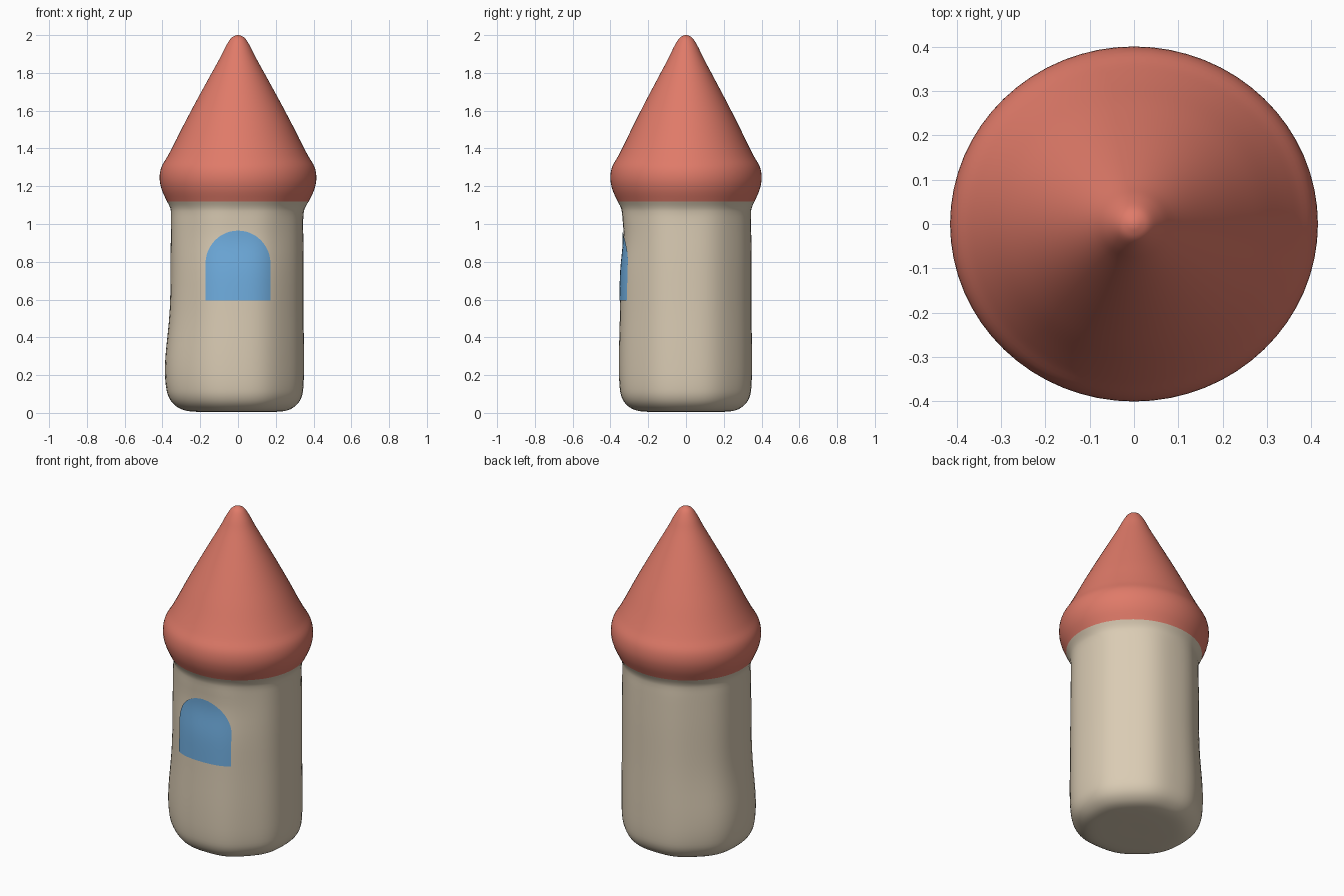
import bpy, bmesh, math

if "Cube" in bpy.data.objects:
    bpy.data.objects.remove(bpy.data.objects["Cube"])

SEG = 64


def material(name, rgb):
    m = bpy.data.materials.new(name)
    m.diffuse_color = (*rgb, 1)
    m.use_nodes = True
    m.node_tree.nodes["Principled BSDF"].inputs["Base Color"].default_value = m.diffuse_color
    return m


STONE = material("warm stone", (0.70, 0.60, 0.455))
RED = material("roof red", (0.74, 0.195, 0.14))
BLUE = material("window blue", (0.16, 0.42, 0.74))

# (radius, height) profiles; both meet at the eave line z = 1.12
WALL = [(0.0, 0.005), (0.15, 0.005), (0.25, 0.01), (0.305, 0.035), (0.338, 0.08),
        (0.35, 0.15), (0.352, 0.3), (0.35, 0.55), (0.35, 0.8), (0.348, 1.0),
        (0.35, 1.06), (0.358, 1.09), (0.375, 1.12)]
ROOF = [(0.375, 1.12), (0.403, 1.18), (0.415, 1.24), (0.406, 1.3), (0.372, 1.36),
        (0.335, 1.43), (0.29, 1.52), (0.248, 1.6), (0.205, 1.68), (0.15, 1.78),
        (0.095, 1.88), (0.065, 1.94), (0.038, 1.982), (0.015, 1.997), (0.0, 2.0)]


def bump(x, centre, width):
    return math.exp(-((x - centre) / width) ** 2)


def warp(r, a, z):
    """Hand-shaped irregularity: returns the surface point at angle a."""
    k = min(1.0, r / 0.3)
    wall = 1 / (1 + math.exp((z - 1.08) * 40))
    left = max(0.0, -math.cos(a)) ** 2
    front = max(0.0, -math.sin(a)) ** 4
    r -= k * wall * 0.003 * math.cos(8 * a)          # soft eight-sided wall
    r += k * left * (0.01 * wall + 0.028 * bump(z, 0.22, 0.24))
    r -= k * front * 0.016 * bump(z, 0.92, 0.13)     # shallow dent over window
    r += k * front * 0.006 * bump(z, 0.25, 0.3)
    flat = 1 - 0.035 * (1 - wall)                    # roof is slightly oval
    return (r * math.cos(a), r * math.sin(a) * flat, z)


def smooth_profile(pts, steps=4):
    out = []
    for i in range(len(pts) - 1):
        p = [pts[max(0, min(len(pts) - 1, i + j))] for j in (-1, 0, 1, 2)]
        for s in range(steps):
            t = s / steps
            out.append(tuple(0.5 * (2 * b + (c - a) * t + (2 * a - 5 * b + 4 * c - d) * t * t
                                    + (3 * b - a - 3 * c + d) * t ** 3)
                             for a, b, c, d in zip(*p)))
    return out + [pts[-1]]


def finish(name, bm, mat):
    me = bpy.data.meshes.new(name)
    bm.to_mesh(me)
    bm.free()
    ob = bpy.data.objects.new(name, me)
    bpy.context.collection.objects.link(ob)
    me.materials.append(mat)
    for p in me.polygons:
        p.use_smooth = True
    return ob


def lathe(name, profile, mat):
    bm = bmesh.new()
    rings = []
    for r, z in smooth_profile(profile):
        rings.append([bm.verts.new(warp(max(r, 0), 2 * math.pi * i / SEG, z))
                      for i in range(SEG)])
    for lo, hi in zip(rings, rings[1:]):
        for i in range(SEG):
            j = (i + 1) % SEG
            bm.faces.new((lo[i], lo[j], hi[j], hi[i]))
    bmesh.ops.remove_doubles(bm, verts=bm.verts, dist=0.00005)
    bmesh.ops.recalc_face_normals(bm, faces=bm.faces)
    return finish(name, bm, mat)


lathe("tower_wall", WALL, STONE)
lathe("cone_roof", ROOF, RED)

# Arched window: thin curved plate following the front wall
COLS, ROWS, HALF, BASE, SPRING = 24, 20, 0.172, 0.595, 0.79
bm = bmesh.new()
grid = []
for c in range(COLS + 1):
    x = -HALF * math.cos(math.pi * c / COLS)
    top = SPRING + 0.175 * math.sqrt(max(0, 1 - (x / HALF) ** 2))
    col = []
    for k in range(ROWS + 1):
        z = BASE + (top - BASE) * k / ROWS
        a = -math.pi / 2 + math.asin(x / 0.354)
        px, py, pz = warp(0.354, a, z)
        col.append(bm.verts.new((x, py, pz)))
    grid.append(col)
for c in range(COLS):
    for k in range(ROWS):
        bm.faces.new((grid[c][k], grid[c + 1][k], grid[c + 1][k + 1], grid[c][k + 1]))
finish("arched_window", bm, BLUE)
